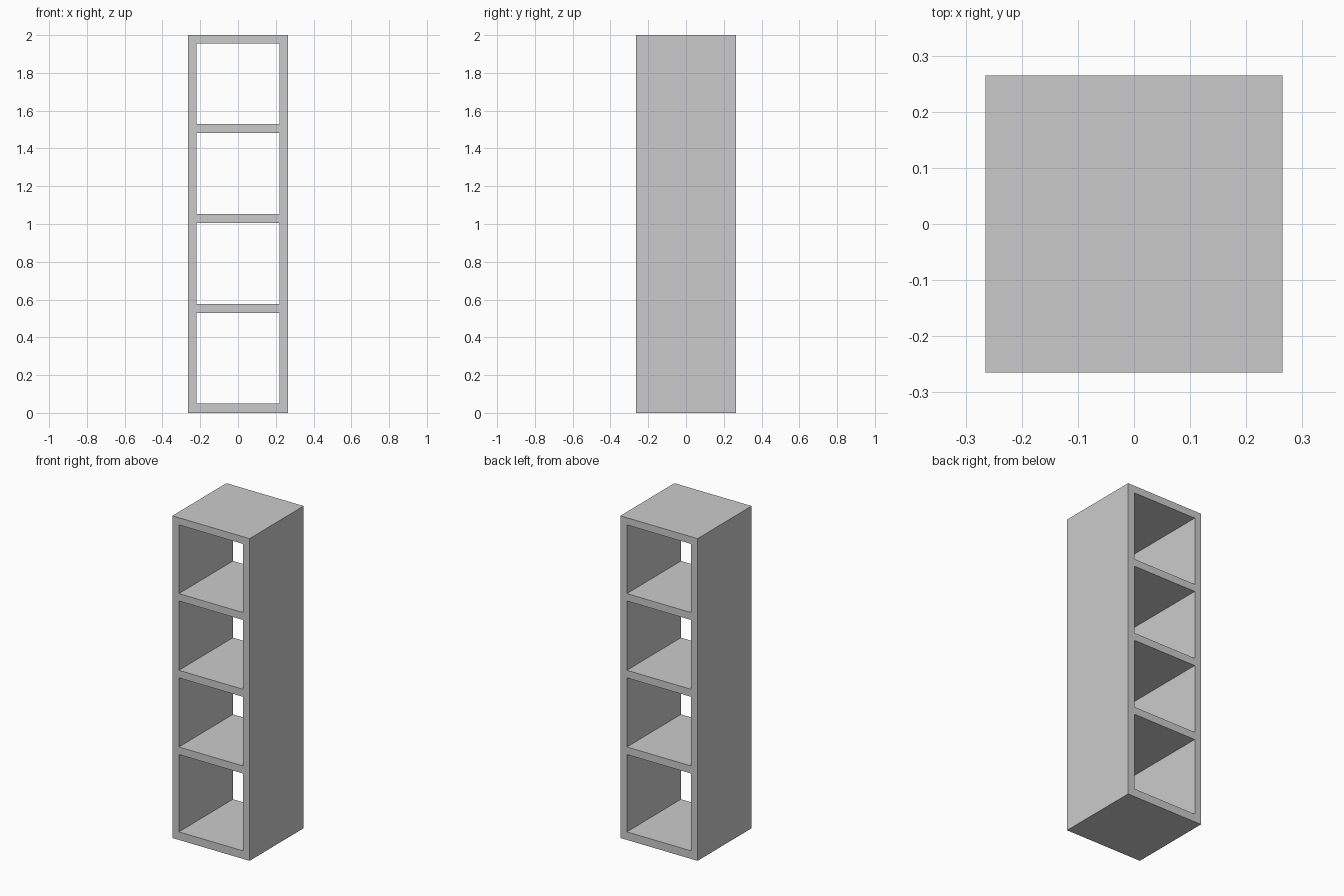
import bpy, bmesh
from mathutils import Vector

if "Cube" in bpy.data.objects:
    bpy.data.objects.remove(bpy.data.objects["Cube"])

HALF = 0.265      # half of outer width and depth
INNER = 0.22      # half of opening width
# alternating board / opening heights from the floor up
Z = [0, 0.05, 0.53, 0.577, 1.006, 1.053, 1.483, 1.529, 1.955, 2.0]
X = [-HALF, -INNER, INNER, HALF]

bm = bmesh.new()

# front face: a grid of panels, skipping the four openings
grid = [[bm.verts.new((x, -HALF, z)) for z in Z] for x in X]
for i in range(len(X) - 1):
    for k in range(len(Z) - 1):
        if i == 1 and k % 2 == 1:
            continue
        bm.faces.new((grid[i][k], grid[i + 1][k], grid[i + 1][k + 1], grid[i][k + 1]))

# extrude the frame to full depth, open front and back
ext = bmesh.ops.extrude_face_region(bm, geom=bm.faces[:], use_keep_orig=True)
new_verts = [g for g in ext["geom"] if isinstance(g, bmesh.types.BMVert)]
bmesh.ops.translate(bm, verts=new_verts, vec=Vector((0, 2 * HALF, 0)))
bmesh.ops.recalc_face_normals(bm, faces=bm.faces[:])

mesh = bpy.data.meshes.new("shelf_tower")
bm.to_mesh(mesh)
bm.free()
bpy.context.collection.objects.link(bpy.data.objects.new("shelf_tower", mesh))
